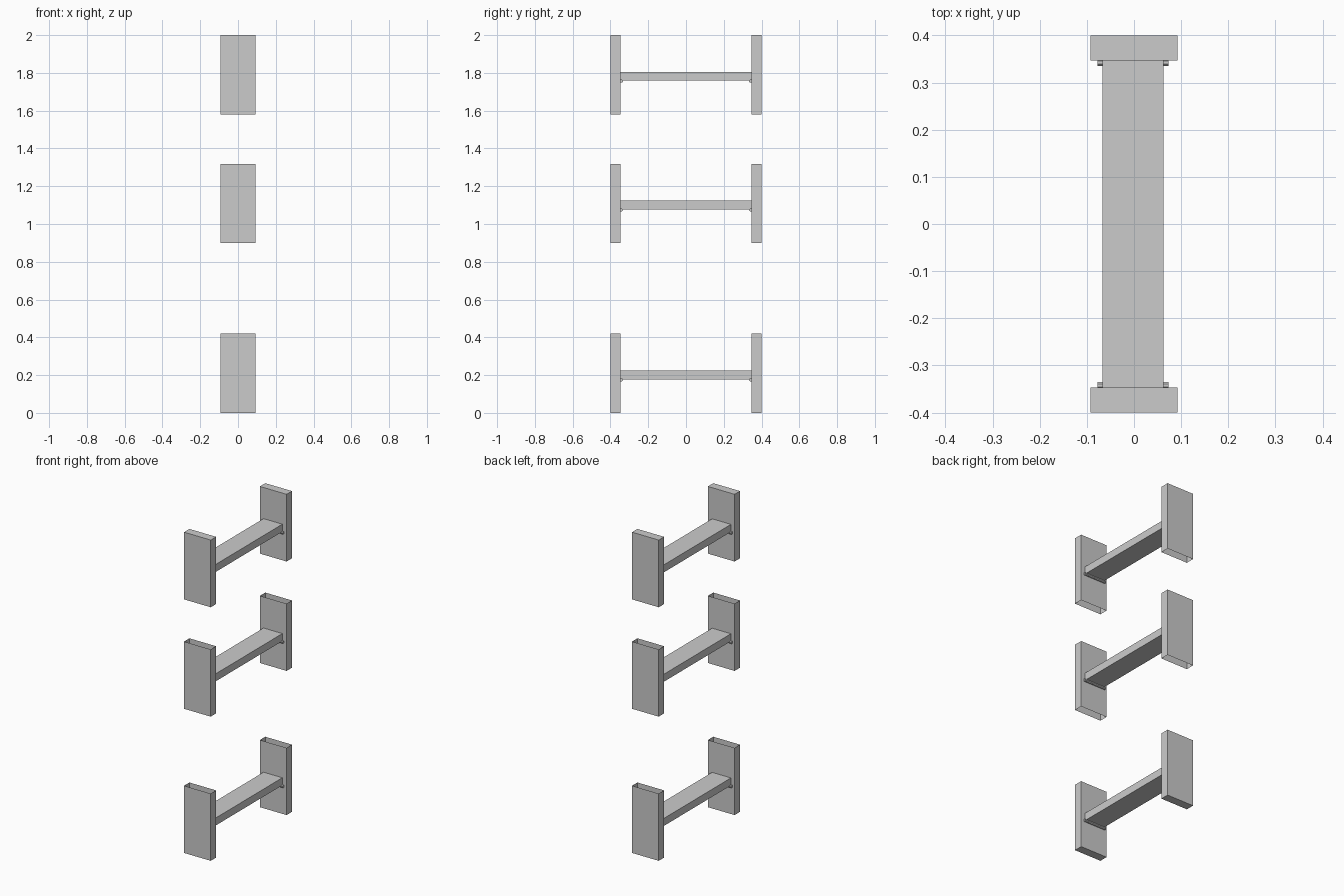
import bpy, bmesh, math
from mathutils import Matrix, Vector

if "Cube" in bpy.data.objects:
    bpy.data.objects.remove(bpy.data.objects["Cube"])


def finish(name, bm):
    mesh = bpy.data.meshes.new(name)
    bm.to_mesh(mesh)
    bm.free()
    obj = bpy.data.objects.new(name, mesh)
    bpy.context.collection.objects.link(obj)
    return obj


def box(name, lo, hi, open_top=False, open_bottom=False):
    lo, hi = Vector(lo), Vector(hi)
    bm = bmesh.new()
    size = Matrix.Diagonal((*(hi - lo), 1))
    bmesh.ops.create_cube(bm, size=1, matrix=Matrix.Translation((lo + hi) / 2) @ size)
    bm.normal_update()
    caps = [f for f in bm.faces if (open_top and f.normal.z > 0.9)
            or (open_bottom and f.normal.z < -0.9)]
    bmesh.ops.delete(bm, geom=caps, context='FACES')
    return finish(name, bm)


def rod(name, center, radius, length):
    bm = bmesh.new()
    m = (Matrix.Translation(center) @ Matrix.Rotation(math.pi / 2, 4, 'Y')
         @ Matrix.Rotation(math.pi / 8, 4, 'Z'))
    bmesh.ops.create_cone(bm, cap_ends=True, segments=8, radius1=radius,
                          radius2=radius, depth=length, matrix=m)
    return finish(name, bm)


# three ladder sections: base height, open top, open bottom
sections = [("lower", 0.0, True, False),
            ("middle", 0.899, True, True),
            ("upper", 1.581, False, True)]

for label, z, open_top, open_bottom in sections:
    # rung spanning the two posts
    box(label + "_rung", (-0.067, -0.348, z + 0.178), (0.063, 0.348, z + 0.225))
    for side, s in (("front", -1), ("back", 1)):
        y0, y1 = sorted((s * 0.347, s * 0.4))
        # post segment, open where the post was cut
        box(f"{label}_{side}_post", (-0.092, y0, z), (0.092, y1, z + 0.419),
            open_top, open_bottom)
        # support peg under the rung end
        rod(f"{label}_{side}_peg", (-0.002, s * 0.3425, z + 0.175), 0.0085, 0.15)
